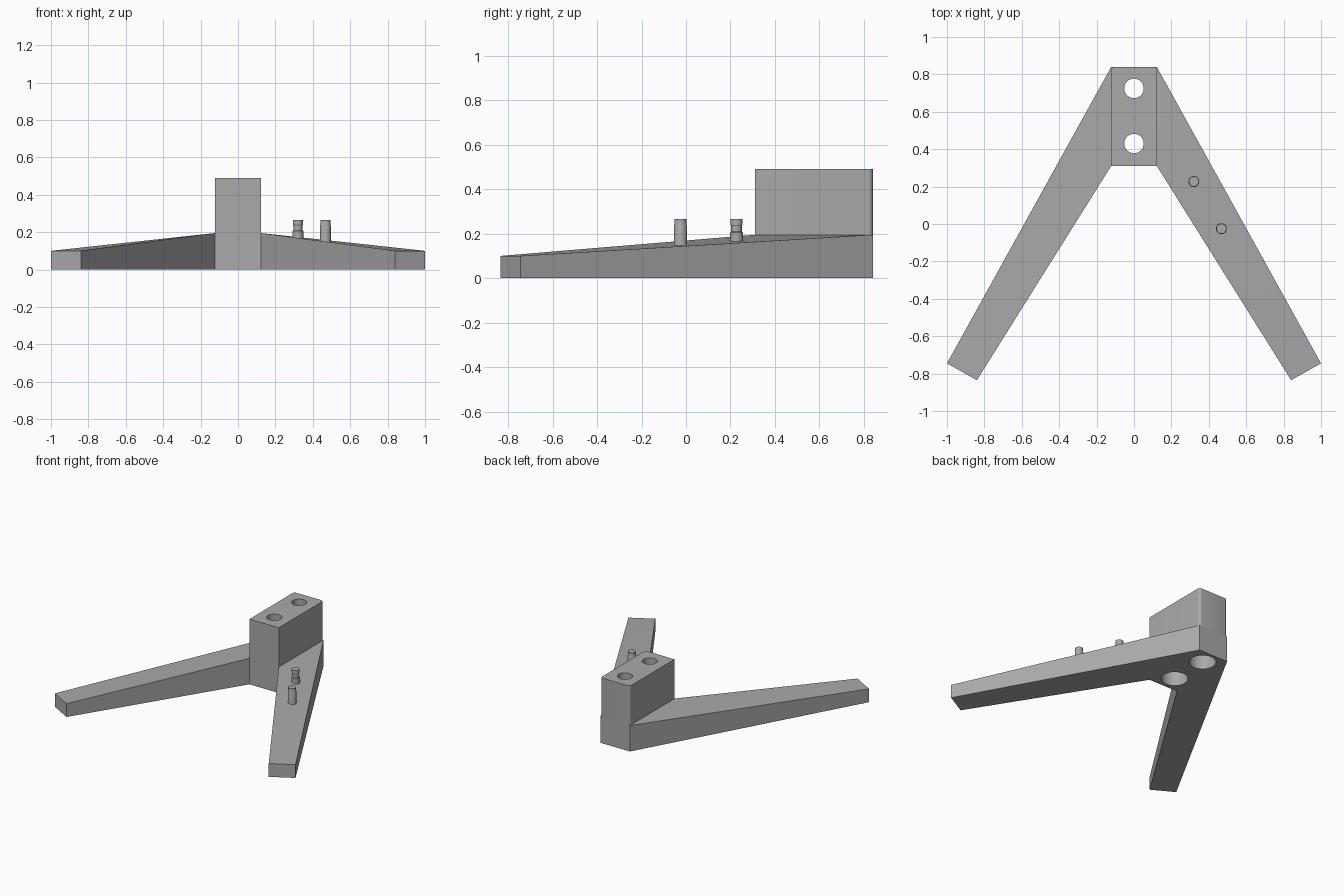
import bpy
import bmesh
import math

cube = bpy.data.objects.get("Cube")
if cube:
    bpy.data.objects.remove(cube)

grey = bpy.data.materials.new("plain grey")
grey.use_nodes = True
grey.diffuse_color = (0.4, 0.4, 0.4, 1)
grey.node_tree.nodes["Principled BSDF"].inputs["Base Color"].default_value = (0.4, 0.4, 0.4, 1)

W = 0.122          # half width of the block
BACK, FRONT = 0.84, 0.31
BASE_TOP, BLOCK_TOP, TIP_TOP = 0.195, 0.49, 0.1
HOLES = (0.725, 0.43)


def finish(name, bm):
    bmesh.ops.recalc_face_normals(bm, faces=bm.faces)
    mesh = bpy.data.meshes.new(name)
    bm.to_mesh(mesh)
    bm.free()
    mesh.materials.append(grey)
    obj = bpy.data.objects.new(name, mesh)
    bpy.context.collection.objects.link(obj)
    return obj


def smooth(obj):
    bpy.ops.object.select_all(action="DESELECT")
    obj.select_set(True)
    bpy.context.view_layer.objects.active = obj
    bpy.ops.object.shade_smooth_by_angle(angle=math.radians(30))


def lathe(name, x, y, profile, sides=32):
    """Round part from (radius, height) rings, capped at both ends."""
    bm = bmesh.new()
    rings = []
    for r, z in profile:
        rings.append([bm.verts.new((x + r * math.cos(math.tau * i / sides),
                                    y + r * math.sin(math.tau * i / sides), z))
                      for i in range(sides)])
    for a, b in zip(rings, rings[1:]):
        for i in range(sides):
            j = (i + 1) % sides
            bm.faces.new((a[i], a[j], b[j], b[i]))
    bm.faces.new(rings[0])
    bm.faces.new(rings[-1])
    return finish(name, bm)


def drill(obj, radius):
    """Cut both vertical bolt holes through a part."""
    for y in HOLES:
        cutter = lathe("hole_cutter", 0, y, [(radius, -0.2), (radius, 0.8)], 48)
        mod = obj.modifiers.new("hole", "BOOLEAN")
        mod.operation = "DIFFERENCE"
        mod.solver = "EXACT"
        mod.object = cutter
        bpy.ops.object.select_all(action="DESELECT")
        obj.select_set(True)
        bpy.context.view_layer.objects.active = obj
        bpy.ops.object.modifier_apply(modifier=mod.name)
        bpy.data.objects.remove(cutter)
    smooth(obj)


# V-shaped base: two tapering legs joined by a centre section
outline = [(W, BACK, BASE_TOP), (1, -0.745, TIP_TOP), (0.84, -0.835, TIP_TOP), (W, FRONT, BASE_TOP)]
outline += [(-x, y, z) for x, y, z in reversed(outline)]
bm = bmesh.new()
top = [bm.verts.new(p) for p in outline]
bottom = [bm.verts.new((x, y, 0)) for x, y, z in outline]
for loop in (top, bottom):
    for quad in ((0, 1, 2, 3), (0, 3, 4, 7), (4, 5, 6, 7)):
        bm.faces.new([loop[i] for i in quad])
for i in range(8):
    j = (i + 1) % 8
    bm.faces.new((top[i], bottom[i], bottom[j], top[j]))
base = finish("splayed_leg_base", bm)
drill(base, 0.092)

# Upright block with rounded rear corners
R = 0.02
plan = [(W, FRONT)]
for k in range(7):
    a = math.radians(15 * k)
    plan.append((W - R + R * math.cos(a), BACK - R + R * math.sin(a)))
plan += [(-x, y) for x, y in reversed(plan)]
bm = bmesh.new()
face = bm.faces.new([bm.verts.new((x, y, BASE_TOP)) for x, y in plan])
ext = bmesh.ops.extrude_face_region(bm, geom=[face], use_keep_orig=True)
bmesh.ops.translate(bm, vec=(0, 0, BLOCK_TOP - BASE_TOP),
                    verts=[v for v in ext["geom"] if isinstance(v, bmesh.types.BMVert)])
block = finish("upright_block", bm)
drill(block, 0.052)

# Two small stepped pins on the left leg
smooth(lathe("rear_pin", 0.32, 0.227, [(0.029, 0.12), (0.029, 0.205), (0.024, 0.21),
                                       (0.024, 0.235), (0.027, 0.24), (0.027, 0.265)]))
smooth(lathe("front_pin", 0.467, -0.025, [(0.029, 0.1), (0.029, 0.235), (0.027, 0.24), (0.027, 0.265)]))
